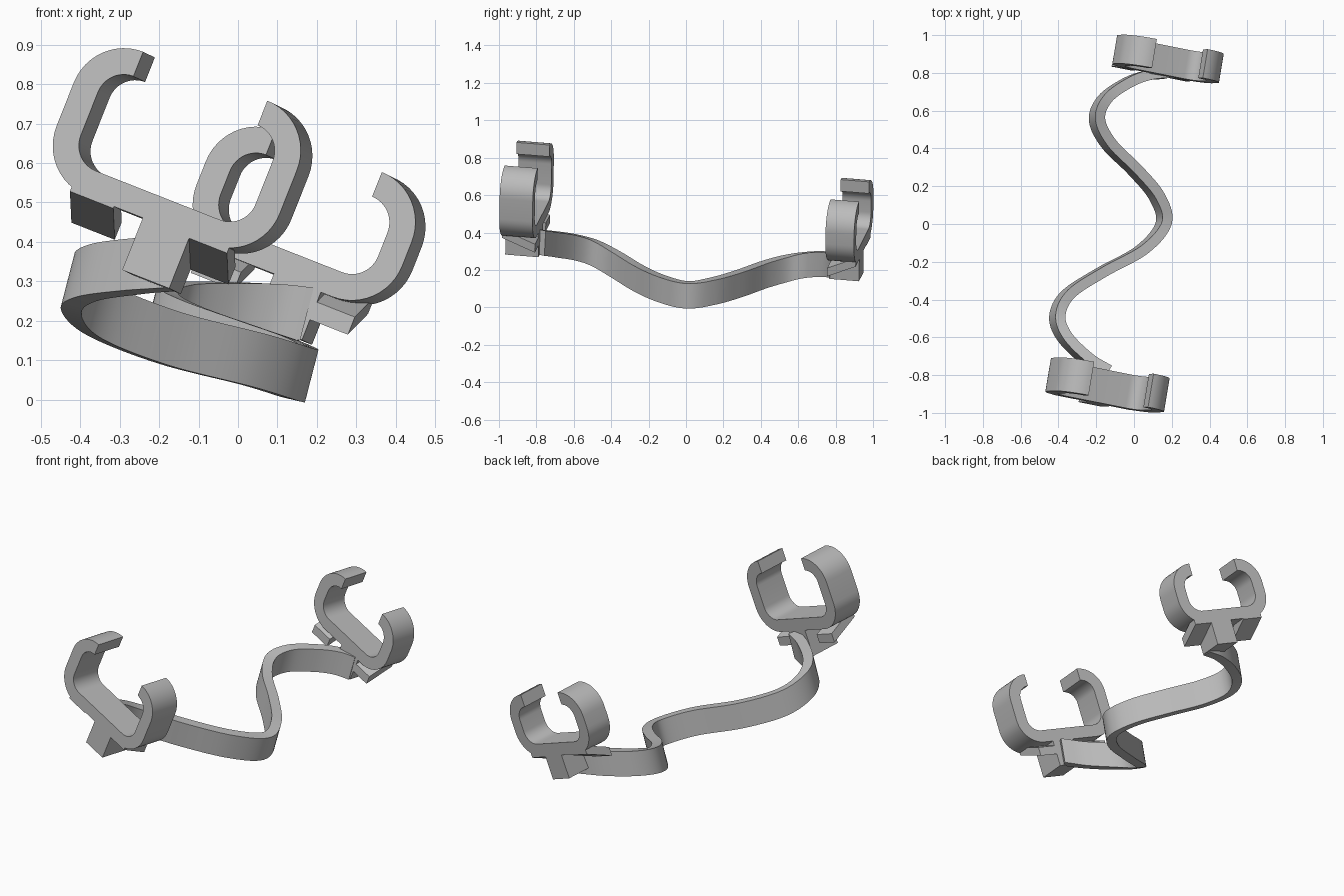
import bpy, bmesh, math
from mathutils import Vector, Matrix

cube = bpy.data.objects.get("Cube")
if cube:
    bpy.data.objects.remove(cube, do_unlink=True)

grey = bpy.data.materials.new("plain grey")
grey.use_nodes = True
COLOUR = (0.5, 0.5, 0.5, 1)
grey.diffuse_color = COLOUR
grey.node_tree.nodes["Principled BSDF"].inputs["Base Color"].default_value = COLOUR


def sweep(name, rings, matrix=Matrix()):
    """Skin a chain of four-cornered rings and cap both ends."""
    bm = bmesh.new()
    rows = [[bm.verts.new(p) for p in ring] for ring in rings]
    for r, s in zip(rows, rows[1:]):
        for i in range(4):
            j = (i + 1) % 4
            bm.faces.new((r[i], r[j], s[j], s[i]))
    bm.faces.new(rows[0])
    bm.faces.new(rows[-1])
    bmesh.ops.recalc_face_normals(bm, faces=bm.faces)
    mesh = bpy.data.meshes.new(name)
    bm.to_mesh(mesh)
    bm.free()
    mesh.materials.append(grey)
    obj = bpy.data.objects.new(name, mesh)
    obj.matrix_world = matrix
    bpy.context.collection.objects.link(obj)
    bpy.ops.object.select_all(action='DESELECT')
    obj.select_set(True)
    bpy.context.view_layer.objects.active = obj
    bpy.ops.object.shade_smooth_by_angle(angle=math.radians(30))


# Shared tilted frame of both clips: across, depth, up
ACROSS = Vector((0.915, -0.183, -0.36)).normalized()
DEPTH = Vector((0.164, 0.983, -0.08)).normalized()
UP = ACROSS.cross(DEPTH)


def clip(side, origin, half, height, depth, stem_len, radius, low_at_back):
    """C-shaped clip with stem and two sloping tabs; z = 0 at the open tips."""
    frame = Matrix((ACROSS, DEPTH, UP)).transposed().to_4x4()
    frame.translation = Vector(origin)
    wall, steps = 0.067, 12

    # Rounded C: four quarter turns from the left tip round to the right tip
    cx = half - radius
    corners = [(-cx, -radius, 90), (-cx, radius - height, 180),
               (cx, radius - height, 270), (cx, -radius, 360)]
    rings = []
    for x, z, start in corners:
        for k in range(steps + 1):
            t = math.radians(start + 90 * k / steps)
            c, s = math.cos(t), math.sin(t)
            inner, outer = radius - wall, radius
            rings.append([(x + r * c, y, z + r * s) for r, y in
                          ((outer, 0), (outer, depth), (inner, depth), (inner, 0))])
    sweep(side + "_clip", rings, frame)

    # Square stem below the base
    rings = [[(x, y, z) for x, y in ((-0.015, 0), (0.115, 0), (0.115, depth), (-0.015, depth))]
             for z in (-height - stem_len, -height + 0.03)]
    sweep(side + "_stem", rings, frame)

    # Sloping tabs either side of the stem
    drop, thick = 0.075, 0.048
    front, back = (0.005, drop) if low_at_back else (drop, 0.005)
    for label, x0, x1 in (("right", -0.215, -0.095), ("left", 0.1, 0.22)):
        rings = [[(x, 0, -height - front), (x, depth, -height - back),
                  (x, depth, -height - back + thick), (x, 0, -height - front + thick)]
                 for x in (x0, x1)]
        sweep(side + "_" + label + "_tab", rings, frame)


clip("front", (-0.083, -0.938, 0.82), 0.309, 0.392, 0.18, 0.142, 0.137, True)
clip("back", (0.23, 0.8, 0.63), 0.285, 0.34, 0.155, 0.13, 0.138, False)

# Wavy connecting band: centre of its lower edge
PATH = [Vector(p) for p in (
    (-0.165, -0.78, 0.28), (-0.27, -0.715, 0.272), (-0.385, -0.6, 0.255), (-0.423, -0.49, 0.222),
    (-0.365, -0.375, 0.16), (-0.19, -0.26, 0.09), (0.025, -0.14, 0.035), (0.14, 0, 0),
    (0.105, 0.14, 0.02), (-0.01, 0.28, 0.06), (-0.15, 0.42, 0.11), (-0.213, 0.55, 0.145),
    (-0.17, 0.66, 0.162), (-0.05, 0.745, 0.163), (0.06, 0.785, 0.16), (0.155, 0.795, 0.15))]


def smooth_path(points, steps=8):
    """Catmull-Rom interpolation through the points."""
    pts = [2 * points[0] - points[1]] + points + [2 * points[-1] - points[-2]]
    out = []
    for a, b, c, d in zip(pts, pts[1:], pts[2:], pts[3:]):
        for k in range(steps):
            t = k / steps
            out.append(0.5 * (2 * b + (c - a) * t + (2 * a - 5 * b + 4 * c - d) * t * t
                              + (3 * b - a - 3 * c + d) * t ** 3))
    return out + [points[-1]]


centre = smooth_path(PATH)
rise = Vector((0.25, 0.05, 0.97)).normalized() * 0.138
rings = []
for i, p in enumerate(centre):
    along = centre[min(i + 1, len(centre) - 1)] - centre[max(i - 1, 0)]
    out = along.cross(rise).normalized() * 0.027
    rings.append([p - out, p + out, p + out + rise, p - out + rise])
sweep("wavy_band", rings)
